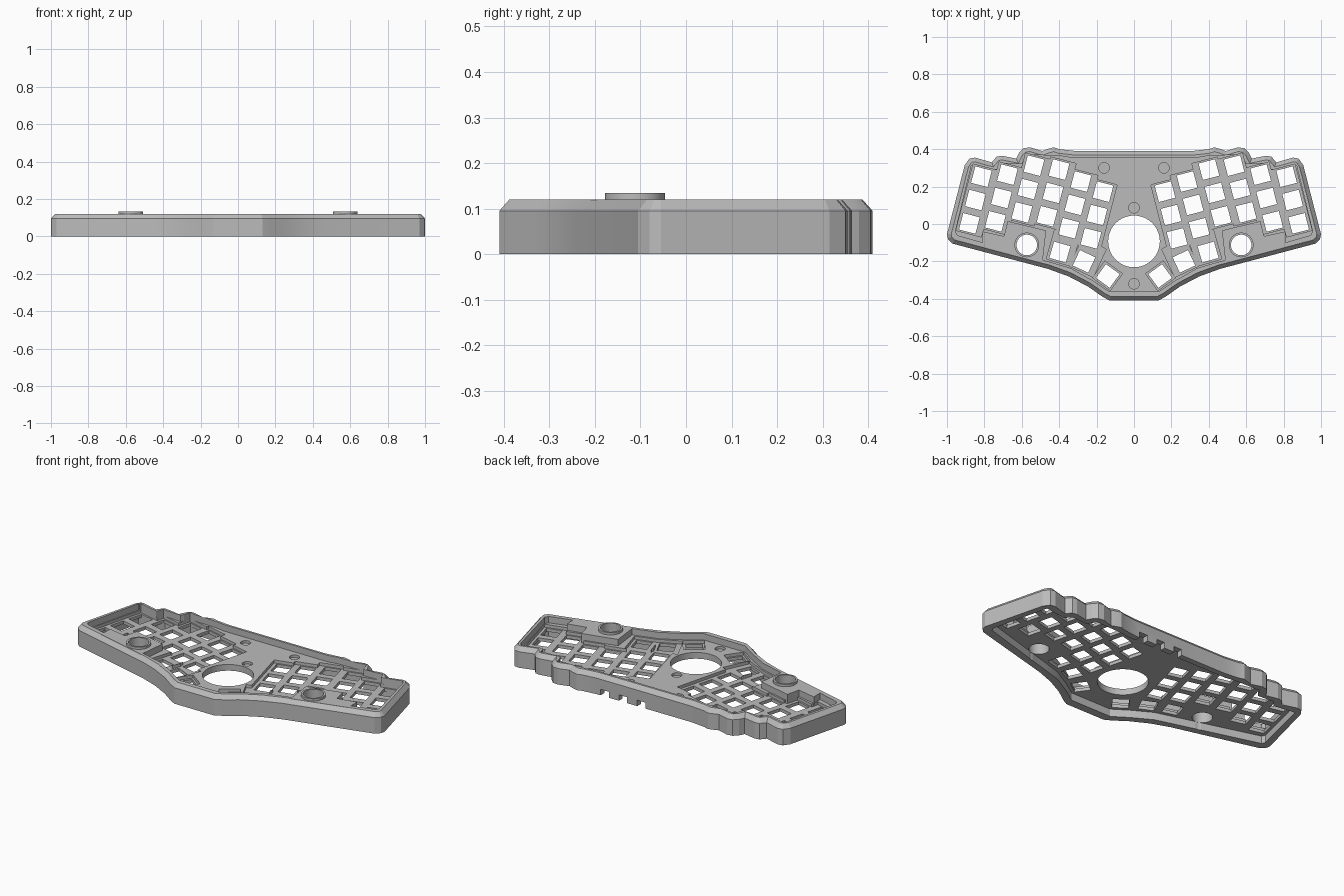
import bpy, bmesh
from math import radians, sin, cos, tau

if "Cube" in bpy.data.objects:
    bpy.data.objects.remove(bpy.data.objects["Cube"])

grey = bpy.data.materials.new("case grey")
grey.use_nodes = True
grey.diffuse_color = (0.5, 0.5, 0.5, 1)
grey.node_tree.nodes["Principled BSDF"].inputs["Base Color"].default_value = grey.diffuse_color

# Heights
TOP, EDGE, DECK, WELL, UNDER = 0.12, 0.095, 0.082, 0.064, 0.045
TILT = 14.5
PITCH, KEY = 0.129, 0.0455


def prism(bm, pts, z0, z1):
    """Add a closed prism and return its top face."""
    low = [bm.verts.new((x, y, z0)) for x, y in pts]
    high = [bm.verts.new((x, y, z1)) for x, y in pts]
    n = len(pts)
    for i in range(n):
        j = (i + 1) % n
        bm.faces.new((low[i], low[j], high[j], high[i]))
    bm.faces.new(low[::-1])
    return bm.faces.new(high)


def make(name, bm):
    bmesh.ops.recalc_face_normals(bm, faces=bm.faces[:])
    mesh = bpy.data.meshes.new(name)
    bm.to_mesh(mesh)
    bm.free()
    mesh.materials.append(grey)
    obj = bpy.data.objects.new(name, mesh)
    bpy.context.collection.objects.link(obj)
    return obj


def cut(obj, shapes):
    """Subtract prisms, each given as (points, bottom, top)."""
    bm = bmesh.new()
    for shape in shapes:
        prism(bm, *shape)
    cutter = make("cutter", bm)
    cutter.hide_render = True
    mod = obj.modifiers.new("cut", 'BOOLEAN')
    mod.operation, mod.solver, mod.object = 'DIFFERENCE', 'EXACT', cutter
    bpy.context.view_layer.update()
    result = bpy.data.meshes.new_from_object(
        obj.evaluated_get(bpy.context.evaluated_depsgraph_get()))
    obj.modifiers.clear()
    obj.data = result
    bpy.data.objects.remove(cutter)


def flip(pts):
    return [(-x, y) for x, y in reversed(pts)]


def whole(half):
    return half + flip(half)


def both(pts, z0, z1):
    return [(pts, z0, z1), (flip(pts), z0, z1)]


def circle(x, y, r, n=40):
    return [(x + r * cos(tau * i / n), y + r * sin(tau * i / n)) for i in range(n)]


def box(x, y, angle, x0, x1, y0, y1):
    """Rectangle in a frame turned by angle about (x, y)."""
    c, s = cos(radians(angle)), sin(radians(angle))
    return [(x + c * u - s * v, y + s * u + c * v)
            for u, v in ((x0, y0), (x1, y0), (x1, y1), (x0, y1))]


# Case body with chamfered top edge
outline = [(.31, .39), (.40, .40), (.43, .41), (.465, .40), (.49, .39),
           (.555, .41), (.59, .405), (.615, .38), (.63, .35), (.705, .365),
           (.735, .36), (.76, .33), (.78, .335), (.85, .355), (.88, .35),
           (.905, .315), (1, -.055), (.995, -.08), (.97, -.105), (.46, -.24),
           (.35, -.28), (.245, -.335), (.17, -.388), (.13, -.41)]
bm = bmesh.new()
lid = prism(bm, whole(outline), 0, EDGE)
bmesh.ops.recalc_face_normals(bm, faces=bm.faces[:])
bmesh.ops.inset_region(bm, faces=[lid], thickness=0.022, use_even_offset=True)
for v in lid.verts:
    v.co.z = TOP
case = make("keyboard_case", bm)

# Recess inside the rim, above and below the deck
inner = whole([(.34, .355), (.40, .365), (.57, .37), (.60, .32), (.705, .325),
               (.735, .29), (.87, .31), (.955, -.04), (.945, -.06), (.46, -.20),
               (.34, -.235), (.225, -.30), (.135, -.36)])
cut(case, [(inner, DECK, 1), (inner, -1, UNDER)])

# Sunken key wells
columns = [(.848, .128), (.709, .139), (.567, .187),
           (.433, .166), (.316, .102), (.198, .048)]
thumbs = [(.396, -.15, 16), (.267, -.20, 25), (.14, -.278, 36)]
for i, (x, y) in enumerate(columns):
    side = -.064 if i == len(columns) - 1 else -.08
    reach = PITCH + .054
    cut(case, both(box(x, y, TILT, side, .06, -reach, reach), WELL, 1))
for (x, y, a), side, reach in zip(thumbs, (-.08, -.08, -.056), (.11, .11, .056)):
    cut(case, both(box(x, y, a, side, .06, -.056, reach), WELL, 1))

# Key openings
keys = list(thumbs)
for x, y in columns:
    for row in (-1, 0, 1):
        d = row * PITCH
        keys.append((x - d * sin(radians(TILT)), y + d * cos(radians(TILT)), TILT))
openings = []
for x, y, a in keys:
    openings += both(box(x, y, a, -KEY, KEY, -KEY, KEY), -1, 1)
cut(case, openings)

# Central ball opening, dial openings and blind screw recesses
DIAL_X, DIAL_Y = .573, -.112
holes = [(circle(0, -.093, .138, 64), -1, 1)]
holes += both(circle(DIAL_X, DIAL_Y, .056), -1, 1)
holes += both(circle(.16, .30, .028, 24), DECK - .015, 1)
holes += [(circle(0, y, .028, 24), DECK - .015, 1) for y in (.087, -.32)]
cut(case, holes)

# Port notches in the lower back wall
cut(case, [(box(x, .39, 0, -.027, .027, -.045, .05), -1, .035)
           for x in (.26, .14, .02)])

# Raised dial blocks with a collar on each
block = [(.81, -.04), (.695, -.065), (.675, .015), (.55, -.015),
         (.47, -.035), (.49, -.21), (.81, -.125)]
for name, s in (("left", 1), ("right", -1)):
    bm = bmesh.new()
    prism(bm, [(s * x, y) for x, y in block], .052, TOP)
    part = make(name + "_dial_block", bm)
    cut(part, [(circle(s * DIAL_X, DIAL_Y, .056), -1, 1)])

    bm = bmesh.new()
    prism(bm, circle(s * DIAL_X, DIAL_Y, .066), UNDER, TOP + .014)
    collar = make(name + "_dial_collar", bm)
    cut(collar, [(circle(s * DIAL_X, DIAL_Y, .055), -1, 1)])

# Smooth the round walls, keep the edges crisp
for obj in bpy.context.scene.objects:
    if obj.type == 'MESH':
        obj.select_set(True)
        bpy.context.view_layer.objects.active = obj
bpy.ops.object.shade_smooth_by_angle(angle=radians(15))
